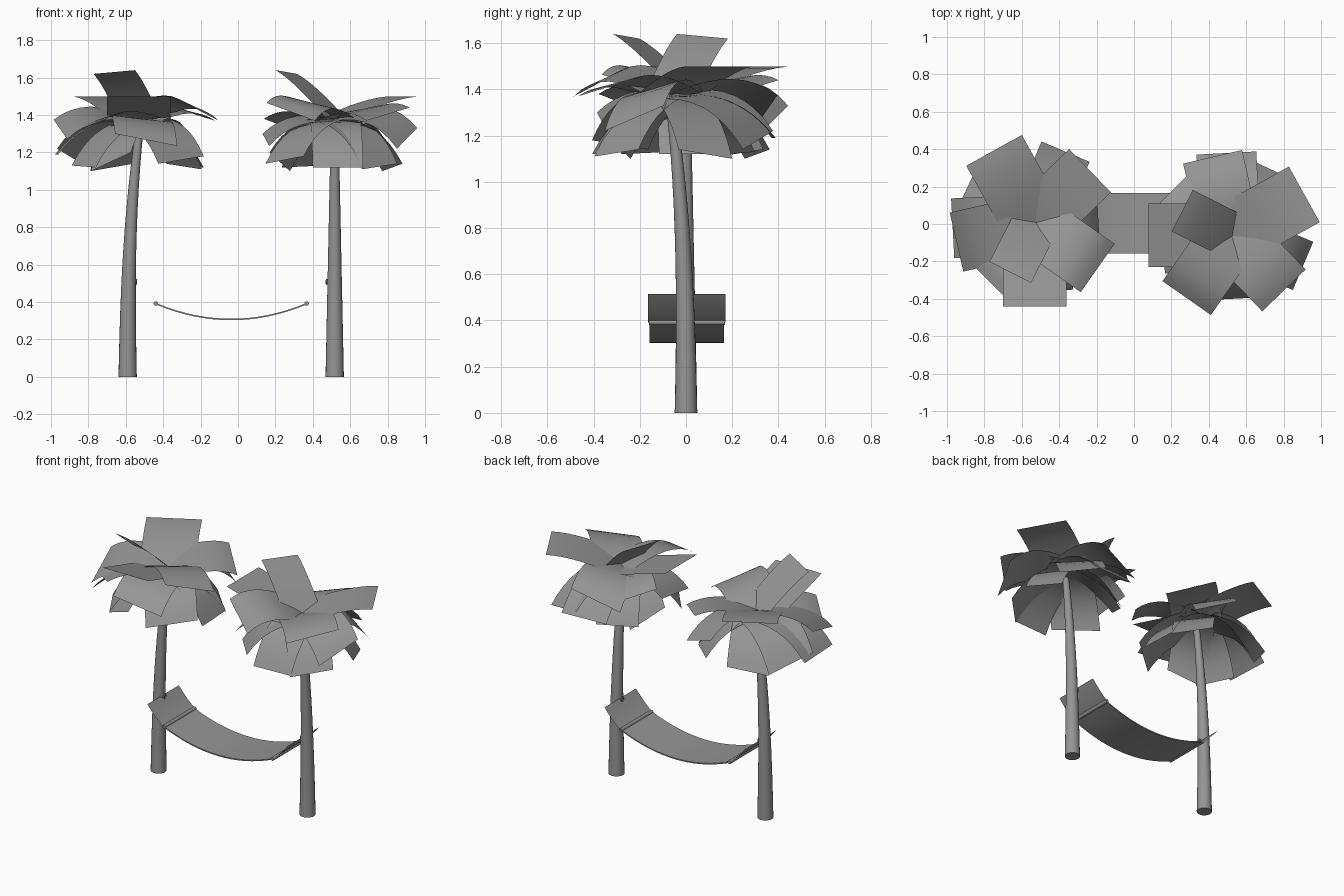
import bpy, math
from mathutils import Vector

cube = bpy.data.objects.get("Cube")
if cube:
    bpy.data.objects.remove(cube)

grey = bpy.data.materials.new("plain_grey")
grey.use_nodes = True
GREY = (0.3, 0.3, 0.3, 1)
grey.diffuse_color = GREY
grey.node_tree.nodes["Principled BSDF"].inputs["Base Color"].default_value = GREY


def grid_object(name, rows, closed=False):
    """Skin rows of points with quads; closed rows make a capped tube."""
    n = len(rows[0])
    verts = [p for row in rows for p in row]
    faces = []
    for i in range(len(rows) - 1):
        for j in range(n if closed else n - 1):
            k = (j + 1) % n
            faces.append((i * n + j, i * n + k, (i + 1) * n + k, (i + 1) * n + j))
    if closed:
        faces.append(tuple(reversed(range(n))))
        faces.append(tuple(range(len(verts) - n, len(verts))))
    mesh = bpy.data.meshes.new(name)
    mesh.from_pydata(verts, [], faces)
    obj = bpy.data.objects.new(name, mesh)
    bpy.context.collection.objects.link(obj)
    finish(obj)
    return obj


def finish(obj):
    obj.data.materials.append(grey)
    bpy.ops.object.select_all(action='DESELECT')
    obj.select_set(True)
    bpy.context.view_layer.objects.active = obj
    bpy.ops.object.shade_smooth_by_angle(angle=math.radians(40))


def trunk(name):
    rows = []
    for i in range(13):
        z = 1.35 * i / 12
        r = 0.049 - 0.021 * z
        lean = 0.055 * (z / 1.25) ** 2.6
        rows.append([(lean + r * math.cos(a), r * math.sin(a), z)
                     for a in (math.tau * k / 20 for k in range(20))])
    return grid_object(name, rows, closed=True)


def frond(name, azimuth, reach, z_left, z_right, width, lift):
    """Arched strip from the crown out to a tip whose two corners differ in height."""
    a = math.radians(azimuth)
    out = Vector((math.cos(a), math.sin(a), 0))
    side = Vector((-math.sin(a), math.cos(a), 0))
    crown = Vector((0.06, 0, 0))
    z_tip, roll = (z_left + z_right) / 2, (z_left - z_right) / 2
    half = math.sqrt((width / 2) ** 2 - roll ** 2)
    rows = []
    for i in range(9):
        t = i / 8
        d = (reach + 0.02) * (t + 0.25 * t * (1 - t)) - 0.02
        z = 1.37 * (1 - t) ** 2 + 2 * t * (1 - t) * lift + t * t * z_tip
        tilt = roll * (0.4 + 0.6 * t)
        rows.append([crown + out * d + side * half * s + Vector((0, 0, z + tilt * s))
                     for s in (1, 0, -1)])
    return grid_object(name, rows)


# azimuth, reach, left corner height, right corner height, width, arch height
FRONDS = [
    # upper spread
    (119, 0.45, 1.50, 1.50, 0.34, 1.50),
    (67, 0.42, 1.33, 1.22, 0.30, 1.48),
    (44, 0.41, 1.44, 1.37, 0.33, 1.48),
    (-35, 0.41, 1.37, 1.465, 0.33, 1.54),
    (-90, 0.44, 1.50, 1.50, 0.34, 1.45),
    (193, 0.43, 1.27, 1.375, 0.34, 1.47),
    (-117, 0.29, 1.64, 1.62, 0.25, 1.57),
    # middle
    (-84, 0.37, 1.235, 1.30, 0.34, 1.42),
    (-135, 0.39, 1.38, 1.30, 0.30, 1.43),
    (183, 0.44, 1.19, 1.19, 0.32, 1.42),
    (155, 0.41, 1.22, 1.14, 0.32, 1.42),
    # lower hanging
    (-117, 0.33, 1.20, 1.10, 0.26, 1.36),
    (-150, 0.34, 1.12, 1.13, 0.26, 1.36),
    (115, 0.34, 1.10, 1.14, 0.26, 1.36),
    (45, 0.34, 1.14, 1.11, 0.27, 1.36),
    (3, 0.34, 1.12, 1.12, 0.27, 1.38),
    (-50, 0.35, 1.18, 1.14, 0.32, 1.38),
]

# Two matching trees, the second turned a quarter
for label, x, turn in (("right", -0.59, 0), ("left", 0.517, -math.pi / 2)):
    parts = [trunk(label + "_trunk")]
    for i, spec in enumerate(FRONDS):
        parts.append(frond(f"{label}_frond_{i + 1}", *spec))
    for part in parts:
        part.location.x = x
        part.rotation_euler.z = turn

# Hammock bed: thin sagging slab
MID, HALF, WIDE = -0.036, 0.40, 0.162
bed_rows = []
for i in range(17):
    u = 2 * i / 16 - 1
    x, z = MID + HALF * u, 0.307 + 0.083 * u * u
    bed_rows.append([(x, s * WIDE + 0.003, z + h)
                     for s, h in ((-1, -0.004), (1, -0.004), (1, 0.004), (-1, 0.004))])
grid_object("hammock_bed", bed_rows, closed=True)

for label, sgn, knot_x in (("right", -1, -0.545), ("left", 1, 0.474)):
    # Spreader bar at the end of the bed
    bpy.ops.mesh.primitive_cylinder_add(vertices=12, radius=0.012, depth=0.33,
                                        location=(MID + sgn * 0.403, 0.004, 0.392),
                                        rotation=(math.pi / 2, 0, 0))
    bpy.context.object.name = label + "_spreader_bar"
    finish(bpy.context.object)
    # Sling sheet rising from the bar to the trunk
    rows = []
    for i in range(7):
        t = i / 6
        rows.append([(MID + sgn * (0.403 + 0.12 * t), s * 0.167 + 0.003,
                      0.392 + 0.122 * t - 0.03 * t * (1 - t)) for s in (-sgn, sgn)])
    grid_object(label + "_sling", rows)
    # Small eyelet on the trunk
    bpy.ops.mesh.primitive_torus_add(major_radius=0.011, minor_radius=0.005,
                                     major_segments=16, minor_segments=8,
                                     location=(knot_x, 0, 0.508),
                                     rotation=(0, math.pi / 2, 0))
    bpy.context.object.name = label + "_eyelet"
    finish(bpy.context.object)
